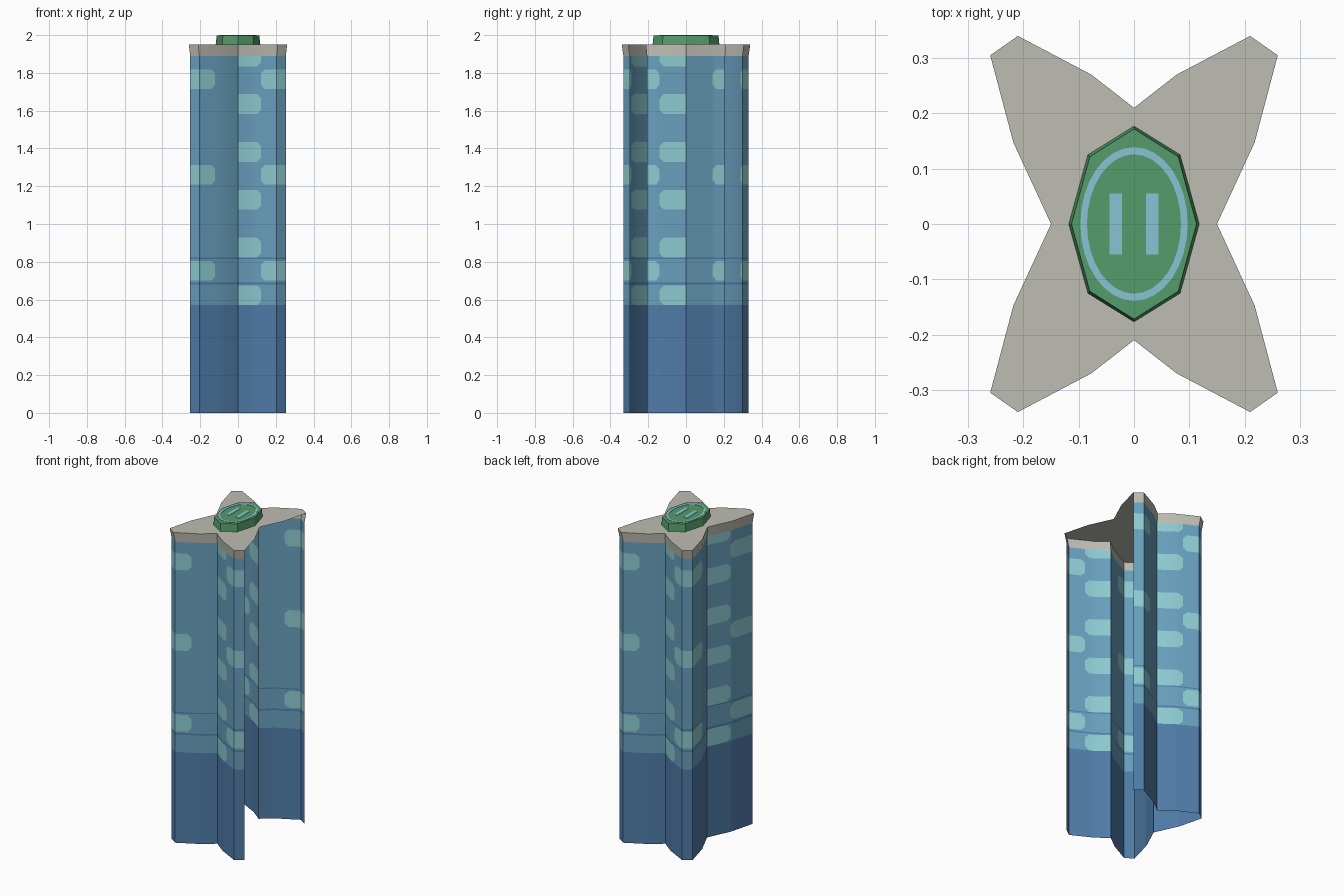
import bpy, bmesh, math

if "Cube" in bpy.data.objects:
    bpy.data.objects.remove(bpy.data.objects["Cube"])


def mat(name, r, g, b):
    lin = [((c / 255 + 0.055) / 1.055) ** 2.4 for c in (r, g, b)]
    m = bpy.data.materials.new(name)
    m.diffuse_color = (*lin, 1)
    m.use_nodes = True
    m.node_tree.nodes["Principled BSDF"].inputs["Base Color"].default_value = m.diffuse_color
    return m


BASE = mat("base blue", 80, 124, 169)
BODY = mat("facade blue", 105, 160, 190)
GLASS = mat("window aqua", 141, 204, 210)
STONE = mat("roof grey", 190, 189, 179)
GREEN = mat("pad green", 84, 156, 107)
MARK = mat("pad marking blue", 136, 196, 212)


def finish(name, bm, mats, smooth=False):
    me = bpy.data.meshes.new(name)
    bm.to_mesh(me)
    bm.free()
    for m in mats:
        me.materials.append(m)
    ob = bpy.data.objects.new(name, me)
    bpy.context.collection.objects.link(ob)
    if smooth:
        me.shade_smooth()
        me.set_sharp_from_angle(angle=math.radians(30))
    return ob


# Four-armed plan: depth of each side as a function of the position across it
LONG = [(0, .21), (.077, .27), (.21, .34), (.26, .305)]
SHORT = [(0, .15), (.147, .218), (.305, .26)]
# The right side of the tower is open, so only three sides get walls
SIDES = [
    (LONG, .125, lambda u, d: (u, -d)),
    (SHORT, .143, lambda u, d: (-d, -u)),
    (LONG, .125, lambda u, d: (-u, d)),
]
S = .975                 # body is slightly smaller than the flared roof edge
TOP, EAVE, BASE_TOP = 1.95, 1.89, .57
C = .022                 # corner cut of the windows
H = .105
INNER_Z = [BASE_TOP + .253 * k for k in range(6)]
OUTER_Z = [.70, 1.208, 1.714]
STRIPES = [(.680, .690), (.815, .822)]


def depth(prof, u):
    a = abs(u)
    for (u0, d0), (u1, d1) in zip(prof, prof[1:]):
        if a <= u1 + 1e-7:
            return d0 + (d1 - d0) * (a - u0) / (u1 - u0)


def in_window(u, z, w):
    cut, far, z0, z1 = w
    t = (u - cut) * (1 if far > cut else -1)
    v = min(z - z0, z1 - z)
    return -1e-6 <= t <= abs(far - cut) + 1e-6 and v >= -1e-6 and t + v >= C - 1e-6


# Walls: a grid per side, with window cells cut in and coloured
rows = {0, BASE_TOP, EAVE}
for z in INNER_Z + OUTER_Z:
    rows |= {z, z + C, z + H - C, z + H}
for s in STRIPES:
    rows |= set(s)
rows = sorted(z for z in rows if z <= EAVE)

bm = bmesh.new()
for prof, split, place in SIDES:
    end = prof[-1][0]
    windows = [(split, 0, z, z + H) for z in INNER_Z]
    for z in OUTER_Z:
        windows += [(split, end, z, z + H), (-split, -end, z, z + H)]
    marks = [p[0] for p in prof] + [split - C, split, split + C]
    cols = sorted({k * m for m in marks for k in (-1, 1)})
    grid = {}
    for u in cols:
        x, y = place(u, depth(prof, u))
        for z in rows:
            grid[u, z] = bm.verts.new((x * S, y * S, z))
    for u0, u1 in zip(cols, cols[1:]):
        for z0, z1 in zip(rows, rows[1:]):
            quad = [(u0, z0), (u1, z0), (u1, z1), (u0, z1)]
            zm = (z0 + z1) / 2
            dark = zm < BASE_TOP or any(a < zm < b for a, b in STRIPES)
            wall = 0 if dark else 1
            pieces = [(quad, wall)]
            for w in windows:
                hit = [in_window(u, z, w) for u, z in quad]
                if all(hit):
                    pieces = [(quad, 2)]
                elif sum(hit) == 3:
                    # corner cell: cut along its diagonal
                    k = hit.index(False)
                    q = quad[k:] + quad[:k]
                    pieces = [(q[1:], 2), ([q[3], q[0], q[1]], wall)]
            for pts, idx in pieces:
                bm.faces.new([grid[p] for p in pts]).material_index = idx
bmesh.ops.remove_doubles(bm, verts=bm.verts, dist=1e-4)
finish("tower_walls", bm, [BASE, BODY, GLASS], True)


# Roof: flared edge band on the walled sides and a full top slab face
bm = bmesh.new()
for prof, split, place in SIDES:
    us = sorted({k * p[0] for p in prof for k in (-1, 1)})
    pts = [place(u, depth(prof, u)) for u in us]
    lo = [bm.verts.new((x * S, y * S, EAVE)) for x, y in pts]
    hi = [bm.verts.new((x, y, TOP)) for x, y in pts]
    for i in range(len(us) - 1):
        bm.faces.new((lo[i], lo[i + 1], hi[i + 1], hi[i]))
quarter = LONG + [(.218, .147), (.15, 0)]
right = [p for p in reversed(quarter)] 
right = right[:0:-1] and right          # from the side notch to the back notch
back_left = [(-x, y) for x, y in quarter[1:]]
front_left = [(-x, -y) for x, y in right[1:]]
front_right = [(x, -y) for x, y in quarter[1:-1]]
outline = right + back_left + front_left + front_right
bm.faces.new([bm.verts.new((x, y, TOP)) for x, y in outline])
bmesh.ops.remove_doubles(bm, verts=bm.verts, dist=1e-4)
finish("roof", bm, [STONE], True)


def loop(bm, rx, ry, z, n):
    return [bm.verts.new((rx * math.sin(2 * math.pi * i / n),
                          ry * math.cos(2 * math.pi * i / n), z)) for i in range(n)]


# Landing pad: tapered eight-sided drum
PAD = 1.998
bm = bmesh.new()
low = loop(bm, .118, .177, TOP, 8)
high = loop(bm, .113, .172, PAD, 8)
for i in range(8):
    j = (i + 1) % 8
    bm.faces.new((low[j], low[i], high[i], high[j]))
bm.faces.new(high[::-1])
finish("landing_pad", bm, [GREEN])

# Landing pad ring: thin oval plate
bm = bmesh.new()
outer = loop(bm, .097, .139, 2.0, 32)
inner = loop(bm, .085, .126, 2.0, 32)
foot = loop(bm, .097, .139, PAD, 32)
foot_in = loop(bm, .085, .126, PAD, 32)
for i in range(32):
    j = (i + 1) % 32
    bm.faces.new((outer[j], outer[i], inner[i], inner[j]))
    bm.faces.new((foot[j], foot[i], outer[i], outer[j]))
    bm.faces.new((inner[j], inner[i], foot_in[i], foot_in[j]))
finish("pad_ring", bm, [MARK])

# Landing pad guide bars: two thin plates
for side, label in ((-1, "left"), (1, "right")):
    bm = bmesh.new()
    bmesh.ops.create_cube(bm, size=1)
    for v in bm.verts:
        v.co = (v.co.x * .022 + side * .033, v.co.y * .11, PAD + (v.co.z + .5) * .002)
    finish("pad_bar_" + label, bm, [MARK])
